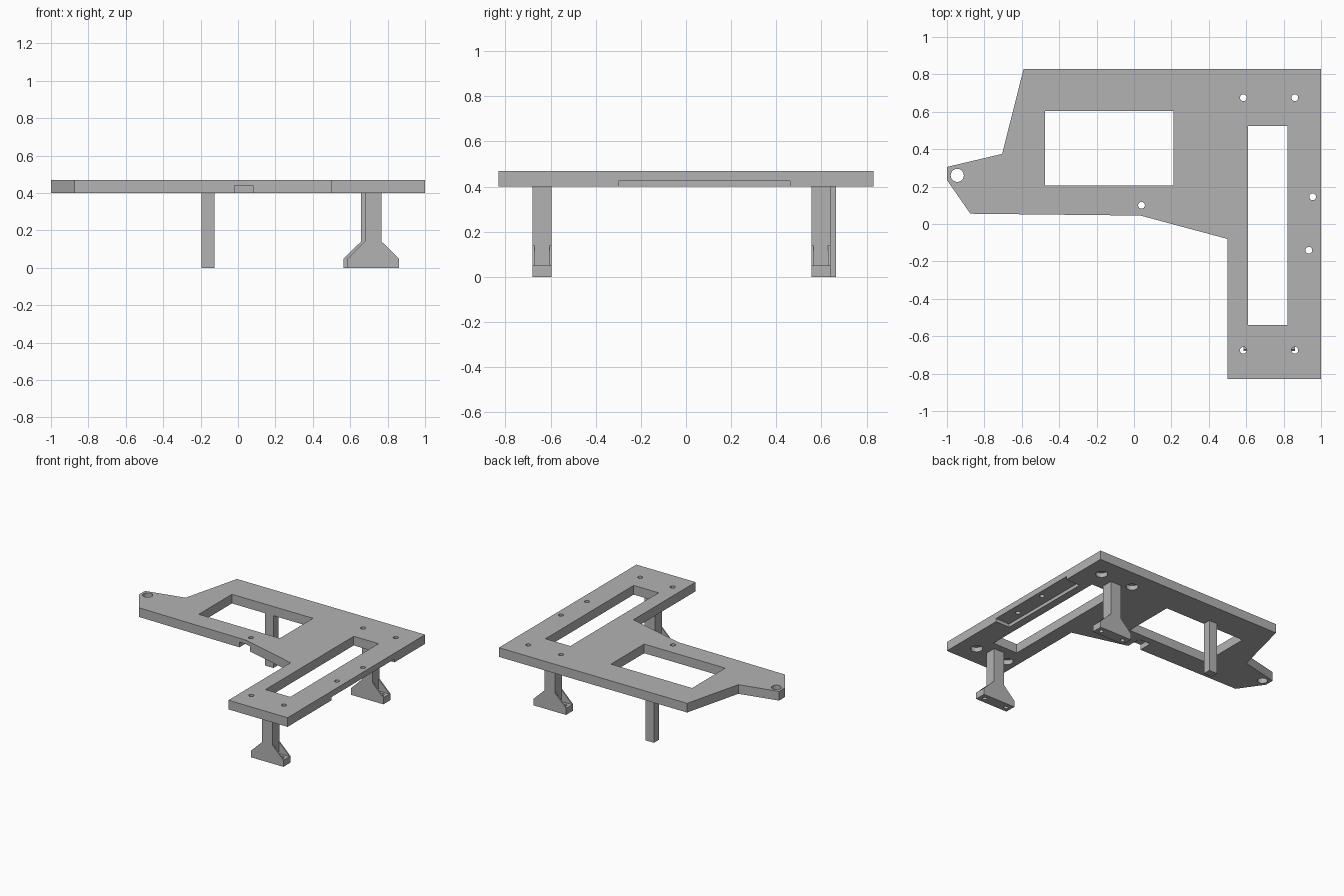
import bpy
import bmesh
from mathutils import Matrix, Vector

default = bpy.data.objects.get("Cube")
if default:
    bpy.data.objects.remove(default, do_unlink=True)

grey = bpy.data.materials.new("plain grey")
grey.use_nodes = True
grey.diffuse_color = (0.45, 0.45, 0.45, 1)
grey.node_tree.nodes["Principled BSDF"].inputs["Base Color"].default_value = grey.diffuse_color

BOTTOM, TOP = 0.40, 0.47


def finish(name, bm):
    mesh = bpy.data.meshes.new(name)
    bmesh.ops.recalc_face_normals(bm, faces=bm.faces)
    bm.to_mesh(mesh)
    bm.free()
    mesh.materials.append(grey)
    obj = bpy.data.objects.new(name, mesh)
    bpy.context.collection.objects.link(obj)
    return obj


def prism(name, points, offset):
    """Extrude a closed outline along an offset."""
    bm = bmesh.new()
    face = bm.faces.new([bm.verts.new(p) for p in points])
    side = bmesh.ops.extrude_face_region(bm, geom=[face])["geom"]
    verts = [v for v in side if isinstance(v, bmesh.types.BMVert)]
    bmesh.ops.translate(bm, verts=verts, vec=Vector(offset))
    return finish(name, bm)


def box(name, x0, x1, y0, y1, z0, z1):
    outline = [(x0, y0, z0), (x1, y0, z0), (x1, y1, z0), (x0, y1, z0)]
    return prism(name, outline, (0, 0, z1 - z0))


def cylinder(name, x, y, radius, z0, z1):
    bm = bmesh.new()
    bmesh.ops.create_cone(bm, cap_ends=True, segments=32, radius1=radius, radius2=radius,
                          depth=z1 - z0, matrix=Matrix.Translation((x, y, (z0 + z1) / 2)))
    return finish(name, bm)


def cut(obj, cutter):
    """Subtract a cutter for good and remove it."""
    cutter.hide_render = True
    mod = obj.modifiers.new("cut", 'BOOLEAN')
    mod.operation = 'DIFFERENCE'
    mod.solver = 'EXACT'
    mod.object = cutter
    bpy.context.view_layer.objects.active = obj
    bpy.ops.object.modifier_apply(modifier=mod.name)
    bpy.data.objects.remove(cutter, do_unlink=True)


# Plate with the mounting ear
outline = [(-0.59, 0.83), (-0.705, 0.375), (-1, 0.305), (-1, 0.235), (-0.875, 0.055),
           (0.035, 0.045), (0.5, -0.08), (0.5, -0.83), (1, -0.83), (1, 0.83)]
plate = prism("plate", [(x, y, BOTTOM) for x, y in outline], (0, 0, TOP - BOTTOM))

# Rectangular windows
cut(plate, box("window_cutter", -0.475, 0.21, 0.205, 0.605, 0.3, 0.6))
cut(plate, box("slot_cutter", 0.61, 0.82, -0.54, 0.525, 0.3, 0.6))

# Recesses in the underside, open at the edges
cut(plate, box("edge_recess_cutter", 0.88, 1.1, -0.3, 0.46, 0.3, 0.425))
cut(plate, box("front_notch_cutter", -0.02, 0.08, -0.05, 0.15, 0.3, 0.44))

# Corner holes, counterbored from below
for x in (0.585, 0.86):
    for y in (-0.675, 0.675):
        cut(plate, cylinder("counterbore_cutter", x, y, 0.042, 0.3, 0.435))
        cut(plate, cylinder("drill_cutter", x, y, 0.018, 0.3, 0.6))

# Plain holes and the large ear hole
for x, y, r in [(0.955, 0.145, 0.018), (0.935, -0.14, 0.018), (0.04, 0.1, 0.018),
                (-0.945, 0.26, 0.035)]:
    cut(plate, cylinder("drill_cutter", x, y, r, 0.3, 0.6))


def footed_leg(name, cx, y0, y1):
    """Upright flaring into a drilled foot with a channel on each slope."""
    half = [(0.137, 0), (0.137, 0.05), (0.045, 0.14), (0.045, BOTTOM)]
    profile = half + [(-x, z) for x, z in reversed(half)]
    leg = prism(name, [(cx + x, y0, z) for x, z in profile], (0, y1 - y0, 0))
    for side in (-1, 1):
        xs = sorted((cx + side * 0.045, cx + side * 0.2))
        cut(leg, box("channel_cutter", *xs, y0 + 0.01, y1 - 0.01, 0.05, 0.2))
        cut(leg, cylinder("screw_cutter", cx + side * 0.096, (y0 + y1) / 2, 0.016, -0.1, 0.1))
    return leg


# Legs
footed_leg("front_leg", 0.723, -0.68, -0.595)
footed_leg("back_leg", 0.702, 0.555, 0.64)
box("plain_leg", -0.195, -0.125, 0.606, 0.665, 0, BOTTOM)
